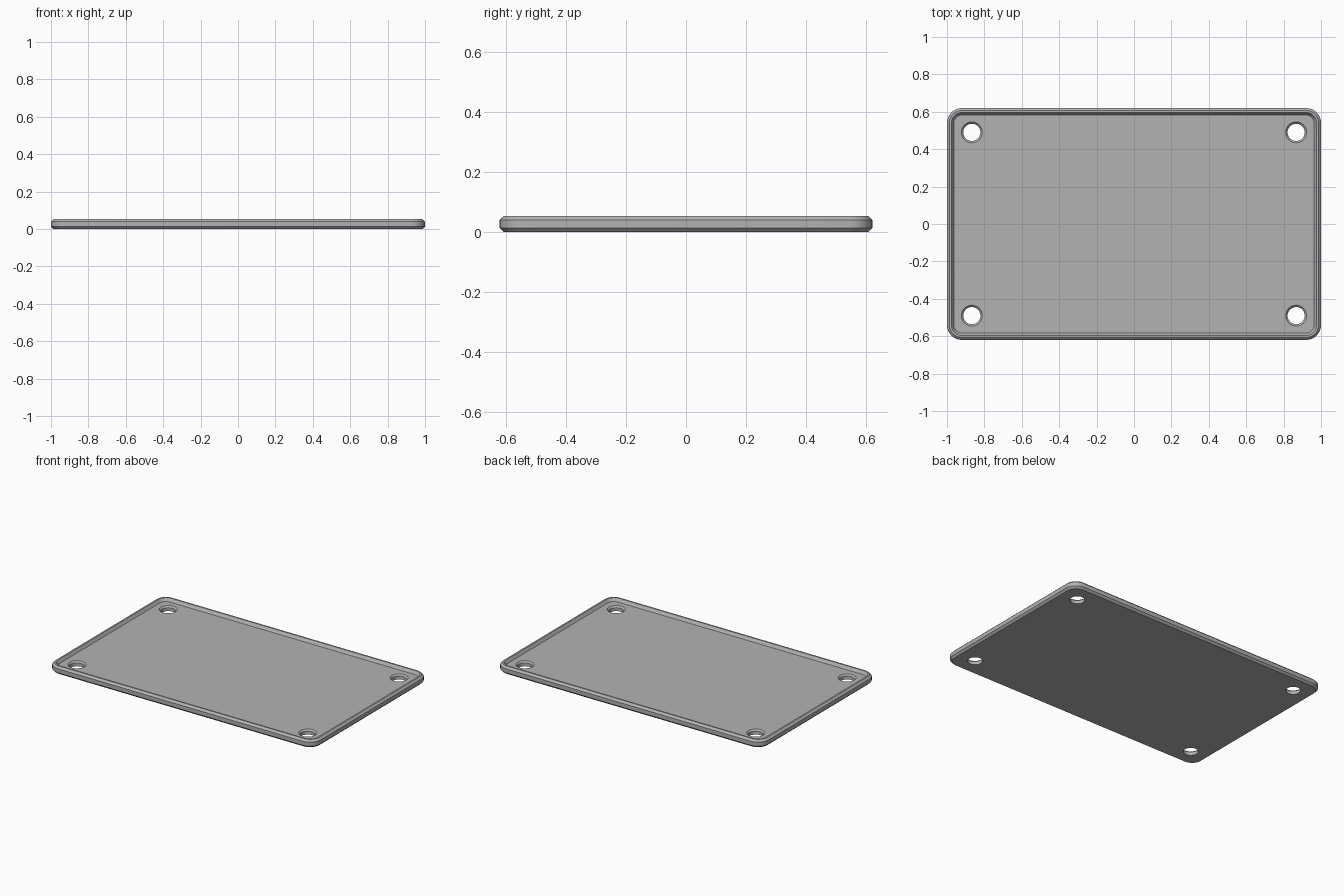
import bpy, bmesh, math

cube = bpy.data.objects.get("Cube")
if cube:
    bpy.data.objects.remove(cube, do_unlink=True)

HALF_X, HALF_Y, RADIUS = 1.0, 0.62, 0.08
FLOOR, TOP = 0.033, 0.053
STEPS = 8

grey = bpy.data.materials.new("plain grey")
grey.use_nodes = True
grey.diffuse_color = (0.45, 0.45, 0.45, 1)
grey.node_tree.nodes["Principled BSDF"].inputs["Base Color"].default_value = (0.45, 0.45, 0.45, 1)


def rounded_ring(inset, z):
    """Rounded rectangle outline, moved inward by inset."""
    r = RADIUS - inset
    points = []
    for i, (sx, sy) in enumerate(((1, 1), (-1, 1), (-1, -1), (1, -1))):
        for k in range(STEPS + 1):
            a = math.pi / 2 * (i + k / STEPS)
            points.append((sx * (HALF_X - RADIUS) + r * math.cos(a),
                           sy * (HALF_Y - RADIUS) + r * math.sin(a), z))
    return points


def circle_ring(x, y, r, z, n=32):
    return [(x + r * math.cos(2 * math.pi * k / n),
             y + r * math.sin(2 * math.pi * k / n), z) for k in range(n)]


def loft(bm, rings):
    """Closed solid through a stack of matching rings."""
    loops = [[bm.verts.new(p) for p in ring] for ring in rings]
    n = len(loops[0])
    for a, b in zip(loops, loops[1:]):
        for k in range(n):
            bm.faces.new((a[k], a[(k + 1) % n], b[(k + 1) % n], b[k]))
    bm.faces.new(loops[0][::-1])
    bm.faces.new(loops[-1])


def finish(name, bm):
    bmesh.ops.recalc_face_normals(bm, faces=bm.faces[:])
    mesh = bpy.data.meshes.new(name)
    bm.to_mesh(mesh)
    bm.free()
    mesh.materials.append(grey)
    obj = bpy.data.objects.new(name, mesh)
    bpy.context.collection.objects.link(obj)
    return obj


# Tray: chamfered outside, narrow raised rim, recessed floor
profile = [(0.013, 0), (0, 0.013), (0, TOP - 0.013), (0.013, TOP),
           (0.024, TOP), (0.037, FLOOR)]
bm = bmesh.new()
loft(bm, [rounded_ring(inset, z) for inset, z in profile])
tray = finish("tray_plate", bm)

# Screw holes with a chamfered upper edge
bm = bmesh.new()
for sx in (-1, 1):
    for sy in (-1, 1):
        loft(bm, [circle_ring(sx * 0.867, sy * 0.49, r, z) for r, z in
                  ((0.046, -0.05), (0.046, FLOOR - 0.01), (0.056, FLOOR), (0.066, FLOOR + 0.01))])
cutter = finish("hole_cutter", bm)
cutter.hide_render = True

cut = tray.modifiers.new("screw_holes", 'BOOLEAN')
cut.operation = 'DIFFERENCE'
cut.solver = 'EXACT'
cut.object = cutter

# Bake the holes in, then drop the cutter
bpy.ops.object.select_all(action='DESELECT')
tray.select_set(True)
bpy.context.view_layer.objects.active = tray
bpy.ops.object.modifier_apply(modifier=cut.name)
bpy.data.objects.remove(cutter, do_unlink=True)
bpy.ops.object.shade_smooth_by_angle(angle=math.radians(30))
